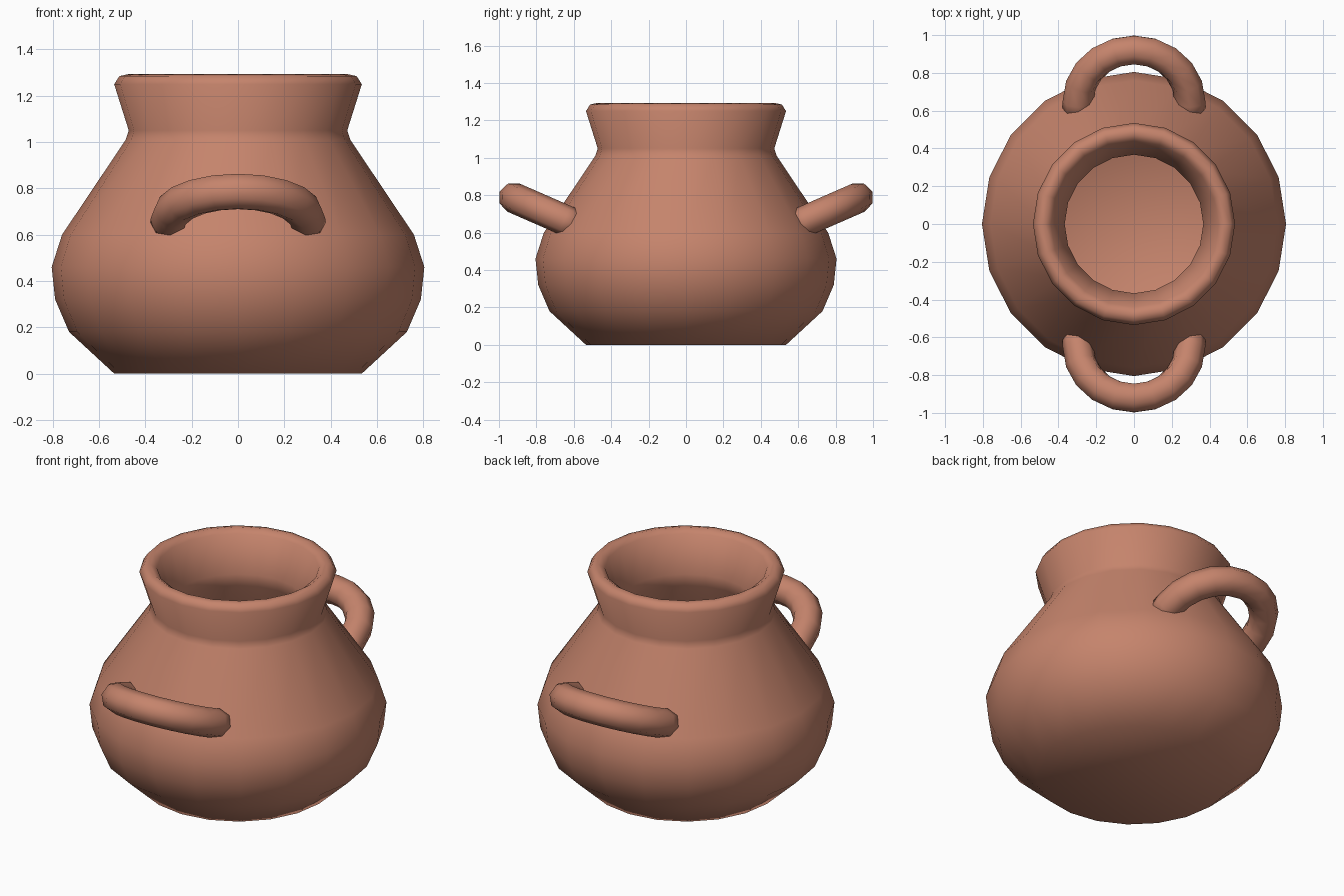
import bpy, bmesh
from math import sin, cos, pi, radians
from mathutils import Matrix, Vector

if "Cube" in bpy.data.objects:
    bpy.data.objects.remove(bpy.data.objects["Cube"])

clay = bpy.data.materials.new("terracotta")
clay.diffuse_color = (0.56, 0.23, 0.15, 1)
clay.use_nodes = True
clay.node_tree.nodes["Principled BSDF"].inputs["Base Color"].default_value = clay.diffuse_color


def make_object(name, bm):
    bmesh.ops.recalc_face_normals(bm, faces=bm.faces)
    for f in bm.faces:
        f.smooth = True
    mesh = bpy.data.meshes.new(name)
    bm.to_mesh(mesh)
    bm.free()
    mesh.materials.append(clay)
    ob = bpy.data.objects.new(name, mesh)
    bpy.context.collection.objects.link(ob)
    return ob


def bridge(bm, a, b):
    n = len(a)
    for i in range(n):
        j = (i + 1) % n
        bm.faces.new((a[i], a[j], b[j], b[i]))


# Hollow pot: outer wall, rolled rim, inner wall, floor
SIDES = 20
profile = [(0.535, 0), (0.73, 0.18), (0.79, 0.32), (0.805, 0.46), (0.76, 0.6),
           (0.485, 1.01), (0.472, 1.05), (0.535, 1.25), (0.512, 1.285),
           (0.475, 1.293), (0.44, 1.27), (0.367, 1.06), (0.375, 0.99),
           (0.66, 0.56), (0.695, 0.46), (0.68, 0.34), (0.63, 0.23), (0.49, 0.1)]
bm = bmesh.new()
rings = [[bm.verts.new((r * cos(2 * pi * i / SIDES), r * sin(2 * pi * i / SIDES), z))
          for i in range(SIDES)] for r, z in profile]
for a, b in zip(rings, rings[1:]):
    bridge(bm, a, b)
bm.faces.new(rings[0])
bm.faces.new(rings[-1])
make_object("pot_body", bm)


# Tilted loop handles, ends sunk into the wall
def handle(name, turn):
    R, r, steps = 0.296, 0.082, 10
    path = [(Vector((R, -0.08, 0)), 0.0)]
    for i in range(steps + 1):
        t = pi * i / steps
        path.append((Vector((R * cos(t), R * sin(t), 0)), t))
    path.append((Vector((-R, -0.08, 0)), pi))
    bm = bmesh.new()
    loops = []
    for c, t in path:
        out = Vector((cos(t), sin(t), 0))
        loops.append([bm.verts.new(c + out * r * cos(k * pi / 4)
                                   + Vector((0, 0, r * sin(k * pi / 4))))
                      for k in range(8)])
    for a, b in zip(loops, loops[1:]):
        bridge(bm, a, b)
    bm.faces.new(loops[0])
    bm.faces.new(loops[-1])
    place = (Matrix.Rotation(turn, 4, 'Z') @ Matrix.Translation((0, 0.65, 0.668))
             @ Matrix.Rotation(radians(23.6), 4, 'X'))
    bm.transform(place)
    make_object(name, bm)


handle("back_handle", 0)
handle("front_handle", pi)
